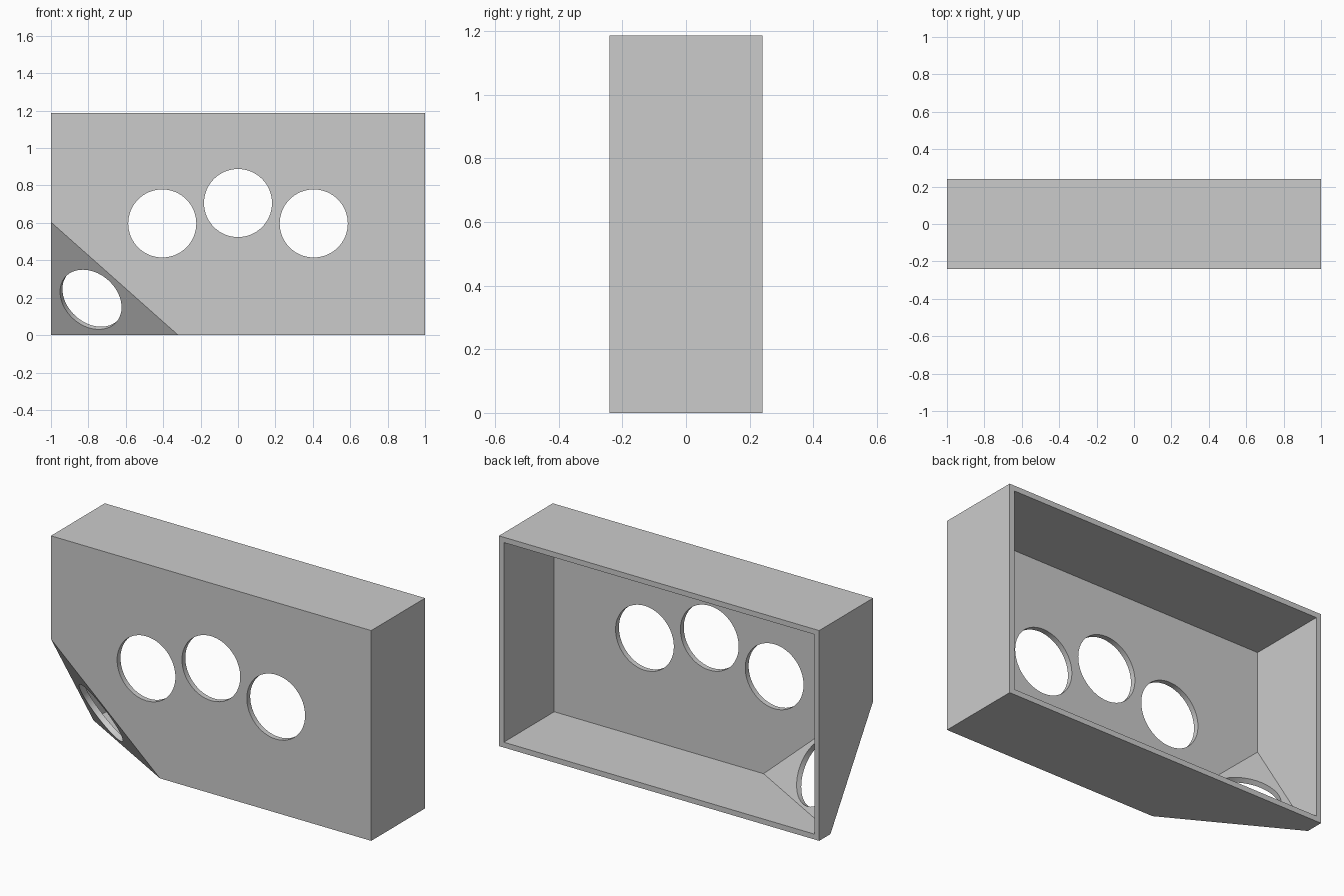
import bpy, bmesh
from mathutils import Vector

if "Cube" in bpy.data.objects:
    bpy.data.objects.remove(bpy.data.objects["Cube"])

WALL, RADIUS = 0.03, 0.182
W, D, H = 1.0, 0.24, 1.187          # half width, half depth, height

# Plane of the cut-off front left bottom corner
A, B, C = Vector((-1, -D, 0.604)), Vector((-0.32, -D, 0)), Vector((-1, 0.14, 0))
normal = (B - A).cross(C - A).normalized()
if normal.x < 0:
    normal = -normal


def cut_corner_box(name, lo, hi, plane_point):
    """Box between two corners with the sloped corner sliced off."""
    bm = bmesh.new()
    bmesh.ops.create_cube(bm, size=1)
    lo, hi = Vector(lo), Vector(hi)
    for v in bm.verts:
        v.co = (lo + hi) / 2 + v.co * (hi - lo)
    cut = bmesh.ops.bisect_plane(bm, geom=bm.verts[:] + bm.edges[:] + bm.faces[:],
                                 plane_co=plane_point, plane_no=normal,
                                 clear_inner=True)
    edges = [e for e in cut["geom_cut"] if isinstance(e, bmesh.types.BMEdge)]
    bmesh.ops.contextual_create(bm, geom=edges)
    bmesh.ops.recalc_face_normals(bm, faces=bm.faces)
    mesh = bpy.data.meshes.new(name)
    bm.to_mesh(mesh)
    bm.free()
    obj = bpy.data.objects.new(name, mesh)
    bpy.context.collection.objects.link(obj)
    return obj


def hole_cutter(centre, axis):
    bpy.ops.mesh.primitive_cylinder_add(vertices=64, radius=RADIUS, depth=0.16,
                                        location=centre)
    obj = bpy.context.object
    obj.name = "hole_cutter"
    obj.rotation_euler = Vector(axis).to_track_quat('Z', 'Y').to_euler()
    return obj


# Outer shell, open at the back
shell = cut_corner_box("panel_box", (-W, -D, 0), (W, D, H), A)
cutters = [cut_corner_box("cavity_cutter", (-W + WALL, -D + WALL, WALL),
                          (W - WALL, D + 0.2, H - WALL), A + normal * WALL)]

# Three round holes in the front
for x, z in ((-0.405, 0.597), (0, 0.706), (0.405, 0.597)):
    cutters.append(hole_cutter((x, -D, z), (0, 1, 0)))

# Round hole in the sloped corner, placed on its plane
x, z = -0.787, 0.19
y = A.y - (normal.x * (x - A.x) + normal.z * (z - A.z)) / normal.y
cutters.append(hole_cutter((x, y, z), normal))

bpy.context.view_layer.objects.active = shell
for cutter in cutters:
    mod = shell.modifiers.new("cut", 'BOOLEAN')
    mod.operation, mod.solver, mod.object = 'DIFFERENCE', 'EXACT', cutter
    bpy.ops.object.modifier_apply(modifier=mod.name)
    bpy.data.objects.remove(cutter)

bpy.ops.object.select_all(action='DESELECT')
shell.select_set(True)
bpy.ops.object.shade_smooth_by_angle()
